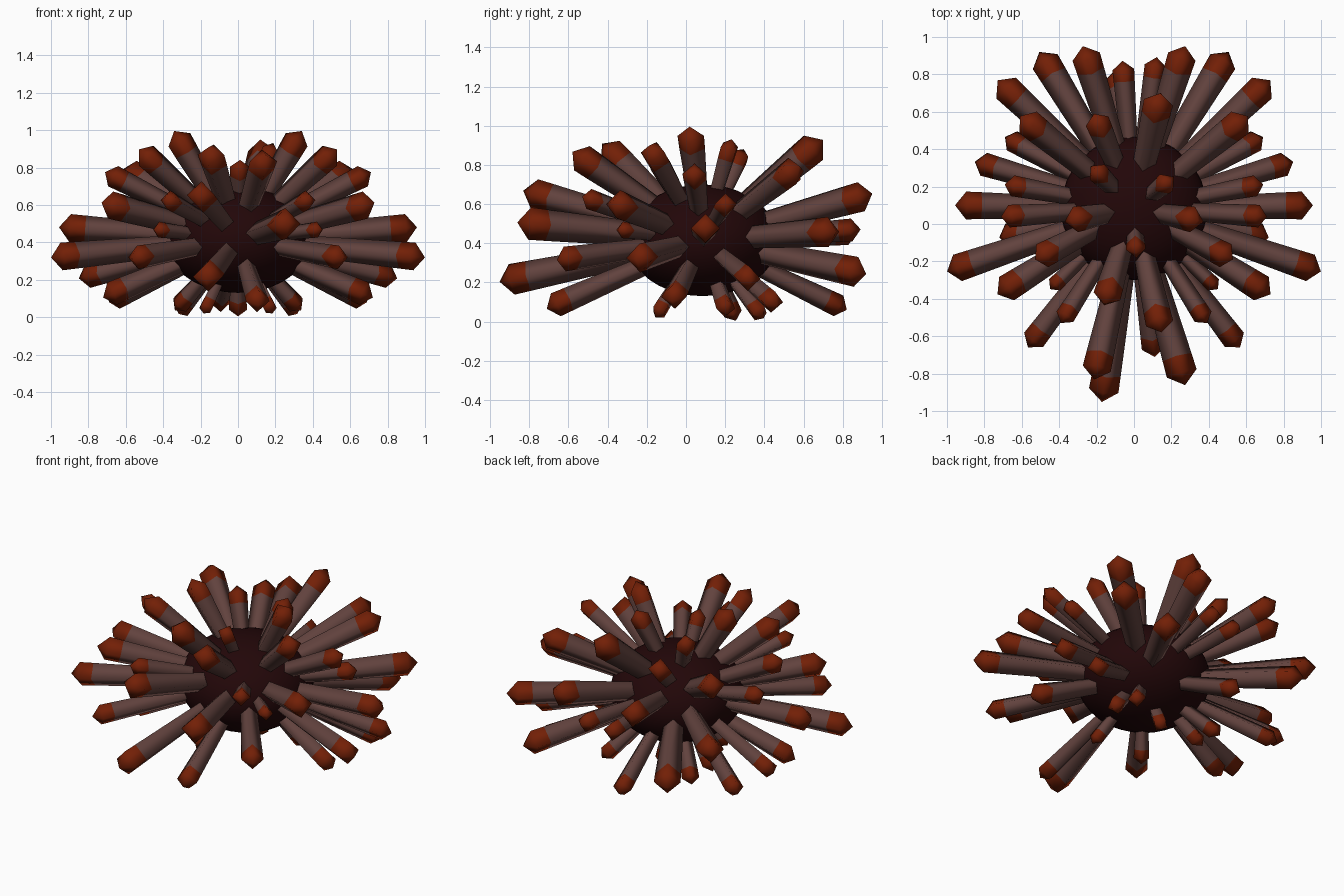
import bpy, bmesh, math
from mathutils import Vector

if "Cube" in bpy.data.objects:
    bpy.data.objects.remove(bpy.data.objects["Cube"])

CENTER = Vector((0, 0.085, 0.415))
SIDES = 4


def material(name, color):
    m = bpy.data.materials.new(name)
    m.diffuse_color = (*color, 1)
    m.use_nodes = True
    m.node_tree.nodes["Principled BSDF"].inputs["Base Color"].default_value = m.diffuse_color
    return m


BODY = material("dark maroon", (0.016, 0.002, 0.0025))
SHAFT = material("dusty brown", (0.122, 0.055, 0.048))
TIP = material("rust orange", (0.17, 0.014, 0.002))


def spine(name, apex, r):
    """Tapered shaft that widens outward, with a coloured collar and blunt pointed cap."""
    axis = apex - CENTER
    length = axis.length + 0.012
    r *= 1.06
    # distance along the axis, radius
    rings = [(0.17, r * 0.68), (length - 1.9 * r, r * 0.97), (length - 0.8 * r, r)]
    bm = bmesh.new()
    loops = []
    for d, rad in rings:
        loops.append([bm.verts.new((rad * math.cos(a), rad * math.sin(a), d))
                      for a in (2 * math.pi * i / SIDES for i in range(SIDES))])
    point = bm.verts.new((0, 0, length))
    for i in range(SIDES):
        j = (i + 1) % SIDES
        for k in range(2):
            f = bm.faces.new((loops[k][i], loops[k][j], loops[k + 1][j], loops[k + 1][i]))
            f.material_index = k
        bm.faces.new((loops[2][i], loops[2][j], point)).material_index = 1
    for f in bm.faces:
        f.smooth = True
    bm.faces.new(loops[0][::-1])
    mesh = bpy.data.meshes.new(name)
    bm.to_mesh(mesh)
    bm.free()
    mesh.materials.append(SHAFT)
    mesh.materials.append(TIP)
    ob = bpy.data.objects.new(name, mesh)
    ob.location = CENTER
    ob.rotation_euler = axis.to_track_quat('Z', 'Y').to_euler()
    bpy.context.collection.objects.link(ob)


# Body: flattened smooth ball
bpy.ops.mesh.primitive_uv_sphere_add(segments=32, ring_count=20, radius=1, location=CENTER)
body = bpy.context.object
body.name = "body"
body.scale = (0.39, 0.385, 0.285)
body.data.materials.append(BODY)
bpy.ops.object.shade_smooth()

# Spines in left and right pairs: apex x, y, z, radius
PAIRS = [
    (0.988, -0.25, 0.32, 0.07), (0.945, 0.10, 0.48, 0.07),
    (0.84, 0.33, 0.21, 0.06), (0.71, -0.07, 0.11, 0.062),
    (0.70, 0.04, 0.77, 0.057), (0.72, -0.37, 0.61, 0.07),
    (0.56, -0.65, 0.315, 0.06), (0.52, -0.185, 0.89, 0.065),
    (0.335, 0.02, 0.985, 0.065), (0.385, -0.52, 0.635, 0.05),
    (0.44, -0.34, 0.47, 0.04), (0.68, 0.21, 0.61, 0.053),
    (0.68, 0.46, 0.085, 0.055), (0.60, 0.57, 0.79, 0.07),
    (0.72, 0.76, 0.46, 0.072), (0.50, 0.91, 0.245, 0.073),
    (0.27, 0.94, 0.65, 0.072),
    # short underside spines
    (0.33, 0.21, 0.045, 0.048), (0.31, 0.39, 0.025, 0.048),
    (0.18, -0.15, 0.03, 0.042),
]
for n, (x, y, z, r) in enumerate(PAIRS):
    for side, s in (("right", 1), ("left", -1)):
        spine(f"{side}_spine_{n + 1}", Vector((s * x, y, z)), r)

# Spines near the middle, unpaired
MIDDLE = [
    # front
    (-0.17, -0.94, 0.205, 0.075), (0.27, -0.85, 0.505, 0.078),
    (-0.21, -0.82, 0.665, 0.072), (0.11, -0.70, 0.07, 0.06),
    (0.145, -0.57, 0.86, 0.07), (-0.155, -0.42, 0.90, 0.07),
    # top
    (0.01, -0.15, 0.83, 0.05), (0.185, 0.23, 0.92, 0.053),
    (-0.21, 0.29, 0.87, 0.053),
    # back
    (0.14, 0.69, 0.92, 0.075), (-0.21, 0.58, 0.80, 0.062),
    (-0.06, 0.86, 0.45, 0.055), (0.12, 0.88, 0.47, 0.055),
    (-0.10, 0.81, 0.065, 0.055),
    # underside
    (0.0, 0.25, 0.015, 0.045),
]
for n, (x, y, z, r) in enumerate(MIDDLE):
    spine(f"middle_spine_{n + 1}", Vector((x, y, z)), r)
